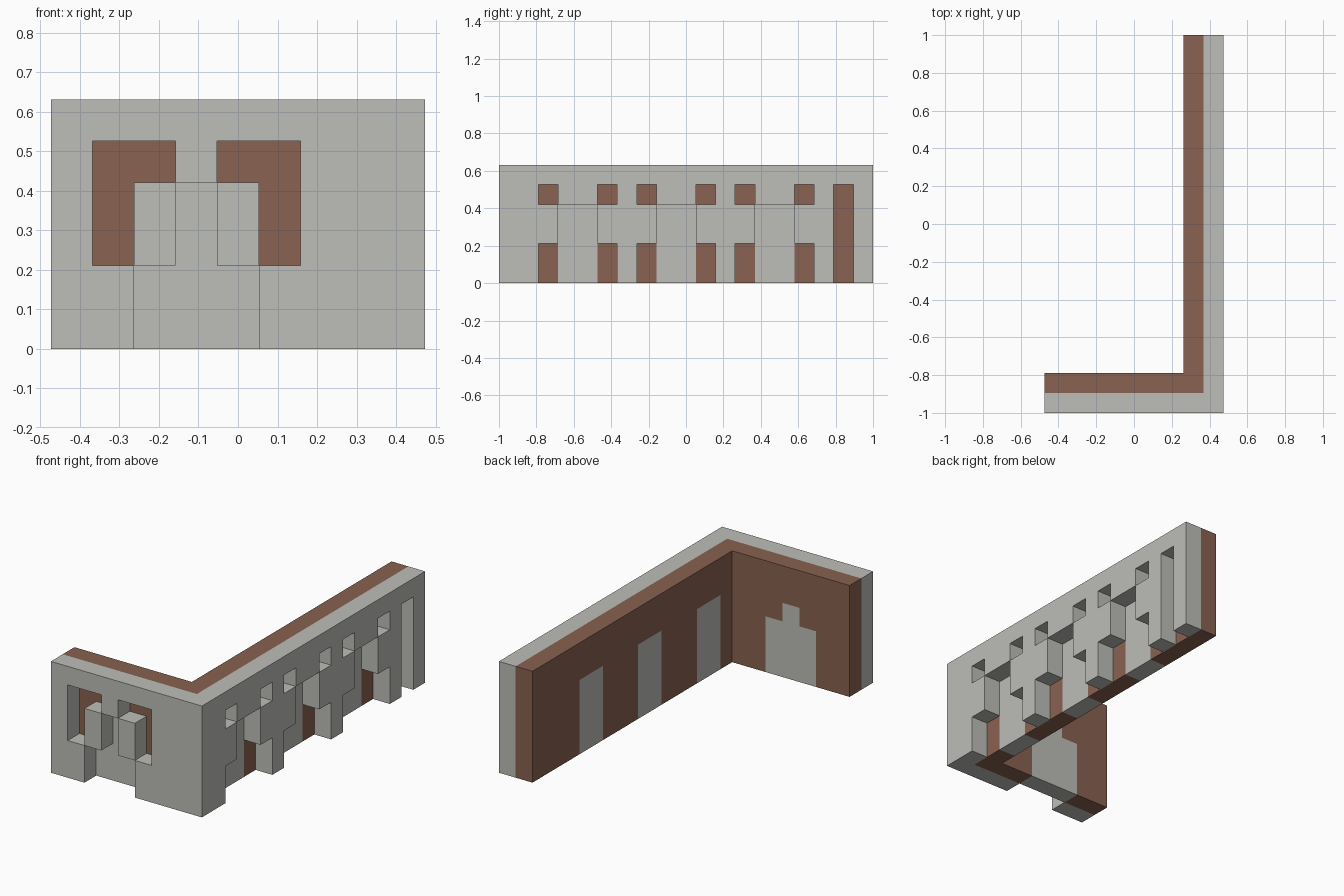
import bpy
import bmesh
from mathutils import Vector

if "Cube" in bpy.data.objects:
    bpy.data.objects.remove(bpy.data.objects["Cube"], do_unlink=True)

# The L-shaped wall is laid out in cubic blocks
NX, NY, NZ = 9, 19, 6
UNIT = 2 / NY
ORIGIN = Vector((-NX / 2, -NY / 2, 0))


def make_material(name, color):
    mat = bpy.data.materials.new(name)
    mat.use_nodes = True
    mat.diffuse_color = color
    bsdf = next(n for n in mat.node_tree.nodes if n.type == 'BSDF_PRINCIPLED')
    bsdf.inputs["Base Color"].default_value = color
    bsdf.inputs["Roughness"].default_value = 0.9
    return mat


stone = make_material("grey stone", (0.509, 0.515, 0.485, 1))
brick = make_material("brown brick", (0.25, 0.122, 0.082, 1))

blocks = {}


def fill(part, xs, ys, zs):
    """Assign a range of blocks to a part; None carves them away."""
    for x in xs:
        for y in ys:
            for z in zs:
                if part:
                    blocks[x, y, z] = part
                else:
                    blocks.pop((x, y, z), None)


height = range(NZ)
# Outer stone skin and inner brick lining of both wings
fill("stone_facing", range(NX), [0], height)
fill("stone_facing", [8], range(NY), height)
fill("brick_lining", range(8), [1], height)
fill("brick_lining", [7], range(1, NY), height)

# Front doorway: stepped recess with a stone panel behind it
fill("doorway_panels", range(2, 5), [1], range(3))
fill("doorway_panels", [3], [1], range(4))
fill(None, range(2, 5), [0], range(2))
fill(None, [3], [0], range(4))
for outer, inner in ((1, 2), (5, 4)):
    fill(None, [outer], [0], range(2, 5))
    fill(None, [inner], [0], [4])

# Three side doorways, flanked by low niches and small upper openings
for start in (2, 7, 12):
    door = range(start + 1, start + 3)
    fill("doorway_panels", [7], door, range(4))
    fill(None, [8], door, range(4))
    for side in (start, start + 3):
        fill(None, [8], [side], [0, 1, 4])

# Tall niche near the far end of the side wing
fill(None, [8], [17], range(5))


def build_part(name, mat):
    """Skin the exposed sides of a part and merge flat areas."""
    bm = bmesh.new()
    for cell, part in blocks.items():
        if part != name:
            continue
        center = Vector(cell) + Vector((0.5, 0.5, 0.5)) + ORIGIN
        for axis in range(3):
            for sign in (-1, 1):
                normal = Vector((0, 0, 0))
                normal[axis] = sign
                neighbour = tuple(int(c + n) for c, n in zip(cell, normal))
                if neighbour in blocks:
                    continue
                u = Vector((0, 0, 0))
                u[(axis + 1) % 3] = 0.5
                v = normal.cross(u)
                mid = center + normal / 2
                corners = (mid - u - v, mid + u - v, mid + u + v, mid - u + v)
                bm.faces.new([bm.verts.new(c * UNIT) for c in corners])
    bmesh.ops.remove_doubles(bm, verts=bm.verts[:], dist=UNIT / 100)
    bmesh.ops.dissolve_limit(bm, angle_limit=0.01, verts=bm.verts[:],
                             edges=bm.edges[:])
    mesh = bpy.data.meshes.new(name)
    bm.to_mesh(mesh)
    bm.free()
    mesh.materials.append(mat)
    bpy.context.collection.objects.link(bpy.data.objects.new(name, mesh))


build_part("stone_facing", stone)
build_part("brick_lining", brick)
build_part("doorway_panels", stone)
